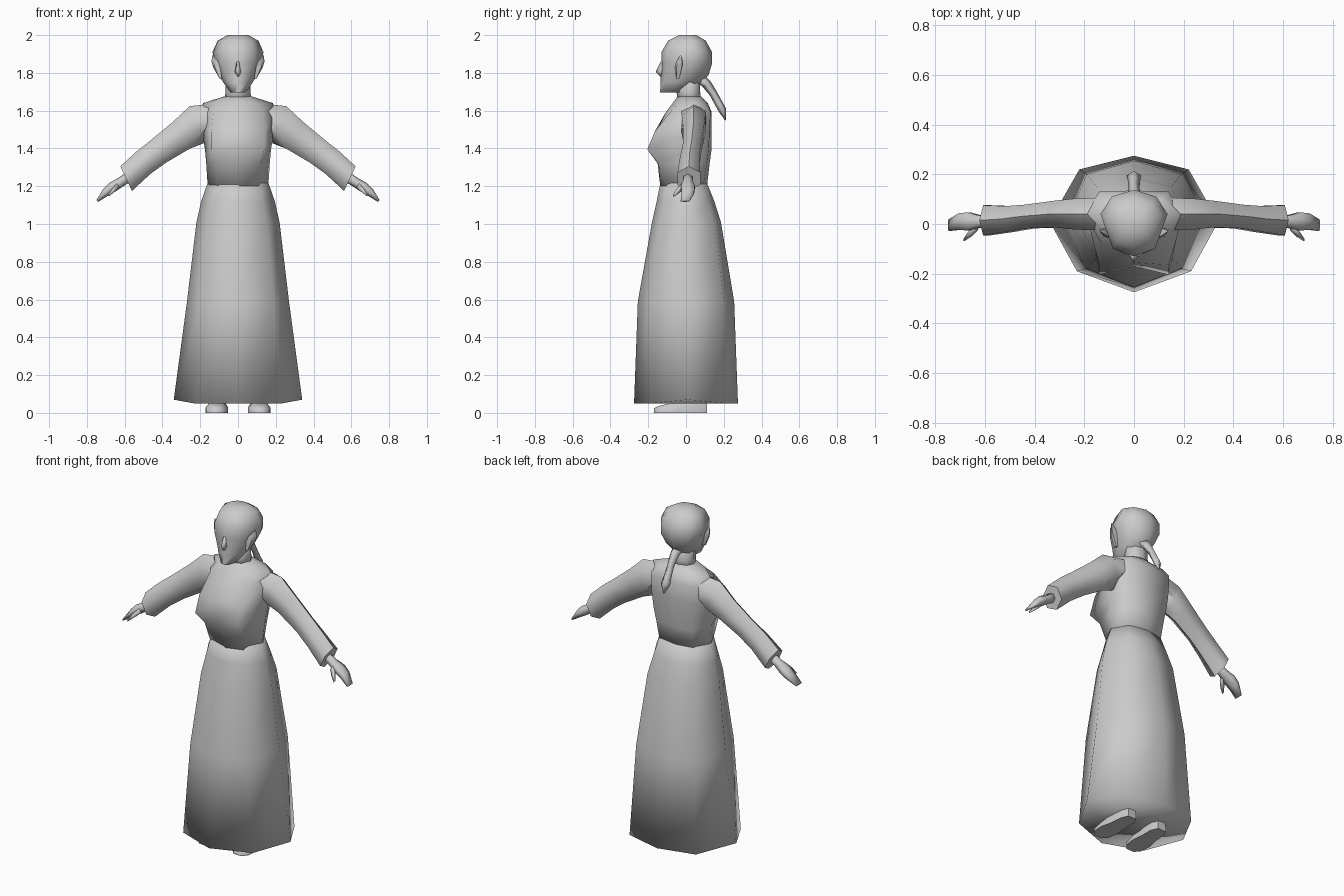
import bpy, bmesh, math
from mathutils import Vector

grey = bpy.data.materials.new("plain grey")
grey.diffuse_color = (0.6, 0.6, 0.6, 1)


def loft(name, rings, mirror=False, angle=180):
    """Skin a stack of equal rings, cap both ends, smooth it."""
    bm = bmesh.new()
    vs = [[bm.verts.new(p) for p in r] for r in rings]
    n = len(vs[0])
    for a, b in zip(vs, vs[1:]):
        for i in range(n):
            j = (i + 1) % n
            bm.faces.new((a[i], a[j], b[j], b[i]))
    bm.faces.new(vs[0])
    bm.faces.new(vs[-1])
    bmesh.ops.recalc_face_normals(bm, faces=bm.faces)
    me = bpy.data.meshes.new(name)
    bm.to_mesh(me)
    bm.free()
    me.materials.append(grey)
    ob = bpy.data.objects.new(name, me)
    bpy.context.collection.objects.link(ob)
    bpy.ops.object.select_all(action='DESELECT')
    ob.select_set(True)
    bpy.context.view_layer.objects.active = ob
    bpy.ops.object.shade_smooth_by_angle(angle=math.radians(angle))
    if mirror:
        ob.modifiers.new("mirror", 'MIRROR')
    return ob


def body_ring(z, fy, fx, fdy, sx, sy, bx, bdy, by, side_dz=0):
    """Symmetric eight-point ring: front, front corner, side, back corner, back."""
    right = [(fx, fdy, z), (sx, sy, z + side_dz), (bx, bdy, z)]
    left = [(-x, y, h) for x, y, h in reversed(right)]
    return [(0, fy, z)] + right + [(0, by, z)] + left


def tube(name, sections, sides=6, mirror=True, angle=180):
    """Limb in the plane of its path: (x, y, z, half width, half thickness, tilt)."""
    rings = []
    for x, y, z, w, t, tilt in sections:
        up = Vector((math.sin(tilt), 0, math.cos(tilt)))
        rings.append([Vector((x, y, z)) + Vector((0, w, 0)) * math.cos(a) + up * t * math.sin(a)
                      for a in [math.tau * (i + .5) / sides for i in range(sides)]])
    return loft(name, rings, mirror, angle)


# long skirt, closed underneath
loft("skirt", [body_ring(*r) for r in [
    (0.05, -0.275, 0.23, -0.19, 0.34, 0.01, 0.22, 0.22, 0.275, 0.02),
    (0.59, -0.255, 0.19, -0.18, 0.27, 0.01, 0.19, 0.20, 0.255),
    (1.01, -0.18, 0.15, -0.135, 0.22, 0.00, 0.15, 0.15, 0.185),
    (1.12, -0.155, 0.13, -0.115, 0.195, 0.00, 0.13, 0.12, 0.15),
    (1.22, -0.135, 0.11, -0.10, 0.16, 0.00, 0.11, 0.09, 0.11)]])

# bodice with bust ridge, shoulders and neck opening
loft("bodice", [body_ring(*r) for r in [
    (1.19, -0.135, 0.11, -0.10, 0.16, 0.00, 0.11, 0.09, 0.11),
    (1.32, -0.15, 0.12, -0.145, 0.168, 0.01, 0.12, 0.11, 0.125),
    (1.395, -0.17, 0.14, -0.205, 0.175, 0.02, 0.13, 0.12, 0.135),
    (1.49, -0.155, 0.14, -0.165, 0.19, 0.03, 0.14, 0.125, 0.135),
    (1.595, -0.105, 0.13, -0.08, 0.20, 0.04, 0.14, 0.13, 0.135),
    (1.64, -0.07, 0.10, -0.04, 0.185, 0.04, 0.11, 0.105, 0.115),
    (1.675, -0.045, 0.05, -0.025, 0.075, 0.03, 0.05, 0.07, 0.08)]])

loft("neck", [body_ring(*r) for r in [
    (1.65, -0.045, 0.05, -0.025, 0.072, 0.02, 0.05, 0.07, 0.08),
    (1.70, -0.05, 0.045, -0.03, 0.066, 0.02, 0.045, 0.06, 0.075),
    (1.80, -0.05, 0.045, -0.03, 0.066, 0.02, 0.045, 0.06, 0.075)]])

# head narrowing to a pointed chin, hair mass behind
loft("head", [body_ring(*r) for r in [
    (1.695, -0.137, 0.022, -0.13, 0.04, -0.08, 0.03, -0.04, -0.035),
    (1.75, -0.135, 0.05, -0.115, 0.078, -0.04, 0.055, 0.06, 0.085),
    (1.79, -0.135, 0.065, -0.105, 0.102, 0.00, 0.07, 0.09, 0.12),
    (1.85, -0.13, 0.085, -0.10, 0.125, 0.03, 0.09, 0.11, 0.138),
    (1.91, -0.13, 0.085, -0.10, 0.135, 0.04, 0.09, 0.11, 0.138),
    (1.97, -0.095, 0.075, -0.07, 0.108, 0.03, 0.07, 0.085, 0.105),
    (2.00, -0.035, 0.035, -0.025, 0.055, 0.02, 0.035, 0.045, 0.055)]], angle=75)

# nose
loft("nose", [
    [(-0.008, -0.125, 1.86), (0, -0.134, 1.86), (0.008, -0.125, 1.86)],
    [(-0.018, -0.125, 1.805), (0, -0.161, 1.807), (0.018, -0.125, 1.805)],
    [(-0.010, -0.125, 1.78), (0, -0.136, 1.78), (0.010, -0.125, 1.78)]])

# pointed ears
loft("ears", [
    [(0.085, -0.052, 1.77), (0.097, -0.052, 1.768), (0.097, -0.035, 1.77), (0.085, -0.035, 1.77)],
    [(0.095, -0.058, 1.83), (0.122, -0.050, 1.83), (0.132, -0.022, 1.83), (0.10, -0.020, 1.83)],
    [(0.105, -0.050, 1.86), (0.130, -0.040, 1.86), (0.140, -0.020, 1.86), (0.115, -0.018, 1.86)],
    [(0.132, -0.032, 1.892), (0.136, -0.030, 1.893), (0.137, -0.026, 1.893), (0.132, -0.026, 1.892)]],
    mirror=True, angle=50)

# ponytail: (y, z, half width, half depth)
tail = [(0.07, 1.775, 0.035, 0.025), (0.11, 1.74, 0.028, 0.022), (0.145, 1.69, 0.022, 0.018),
        (0.175, 1.635, 0.025, 0.018), (0.195, 1.60, 0.030, 0.018), (0.21, 1.55, 0.004, 0.003)]
loft("ponytail", [[(-w, y, z), (0, y - d, z - d * .6), (w, y, z), (0, y + d, z + d * .6)]
                  for y, z, w, d in tail])

# sleeves flaring to open-looking cuffs
tube("sleeves", [
    (0.15, 0.04, 1.565, 0.075, 0.07, 0.10),
    (0.22, 0.04, 1.525, 0.072, 0.105, 0.35),
    (0.30, 0.04, 1.47, 0.062, 0.084, 0.55),
    (0.42, 0.03, 1.385, 0.055, 0.072, 0.62),
    (0.50, 0.02, 1.325, 0.060, 0.070, 0.55),
    (0.592, 0.015, 1.24, 0.070, 0.072, 0.44)], sides=6, angle=60)

# hands with flattened fingers
tube("hands", [
    (0.57, 0.01, 1.255, 0.026, 0.028, 0.5),
    (0.62, 0.01, 1.222, 0.028, 0.026, 0.6),
    (0.665, 0.01, 1.195, 0.042, 0.028, 0.65),
    (0.70, 0.01, 1.168, 0.038, 0.022, 0.7),
    (0.745, -0.005, 1.122, 0.027, 0.007, 0.75)])
tube("thumbs", [
    (0.635, -0.012, 1.205, 0.018, 0.018, 0.6),
    (0.66, -0.040, 1.178, 0.015, 0.015, 0.6),
    (0.685, -0.065, 1.150, 0.006, 0.006, 0.6)], sides=4)

# shoes: (y, centre x, half width, height)
shoe = [(-0.17, 0.115, 0.025, 0.025), (-0.14, 0.115, 0.052, 0.038), (-0.07, 0.112, 0.060, 0.055),
        (0.00, 0.108, 0.048, 0.08), (0.07, 0.105, 0.046, 0.08), (0.11, 0.105, 0.028, 0.07)]
loft("shoes", [[(x - w, y, 0), (x + w, y, 0), (x + w, y, h * .5),
                (x + w * .5, y, h), (x - w * .5, y, h), (x - w, y, h * .5)]
               for y, x, w, h in shoe], mirror=True, angle=60)
